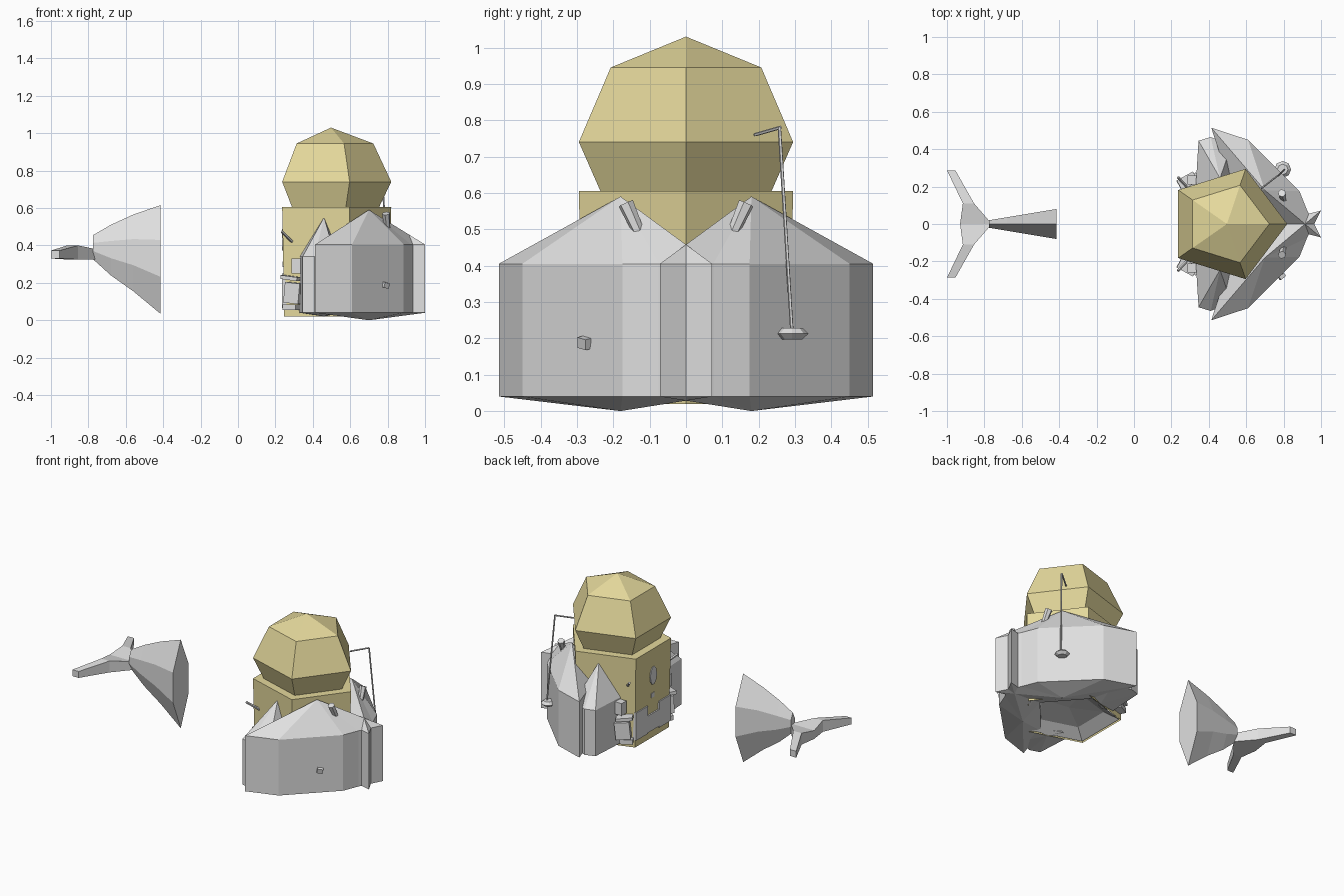
import bpy, bmesh, math
from mathutils import Vector

old = bpy.data.objects.get("Cube")
if old:
    bpy.data.objects.remove(old, do_unlink=True)


def material(name, rgb):
    m = bpy.data.materials.new(name)
    m.use_nodes = True
    m.diffuse_color = (*rgb, 1)
    m.node_tree.nodes["Principled BSDF"].inputs["Base Color"].default_value = (*rgb, 1)
    return m


GREY = material("light grey", (0.74, 0.74, 0.74))
GOLD = material("pale gold", (0.78, 0.69, 0.33))


def finish(name, bm, mat):
    bmesh.ops.remove_doubles(bm, verts=bm.verts, dist=0.0005)
    bmesh.ops.recalc_face_normals(bm, faces=bm.faces)
    me = bpy.data.meshes.new(name)
    bm.to_mesh(me)
    bm.free()
    me.materials.append(mat)
    ob = bpy.data.objects.new(name, me)
    bpy.context.collection.objects.link(ob)
    return ob


def loft(name, rings, mat, cap=True):
    """Skin a list of equal-length point rings; a collapsed ring makes a tip."""
    bm = bmesh.new()
    rows = [[bm.verts.new(p) for p in ring] for ring in rings]
    n = len(rows[0])
    for a, b in zip(rows, rows[1:]):
        for i in range(n):
            j = (i + 1) % n
            bm.faces.new((a[i], a[j], b[j], b[i]))
    if cap:
        for row in (rows[0], rows[-1]):
            bm.faces.new(row)
    bmesh.ops.dissolve_degenerate(bm, dist=0.0005, edges=bm.edges)
    return finish(name, bm, mat)


def box(name, loc, size, mat, rot=(0, 0, 0)):
    bm = bmesh.new()
    bmesh.ops.create_cube(bm, size=1)
    bmesh.ops.scale(bm, vec=size, verts=bm.verts)
    ob = finish(name, bm, mat)
    ob.location, ob.rotation_euler = loc, rot
    return ob


def drum(name, loc, r1, r2, depth, sides, mat, direction=(0, 0, 1)):
    bm = bmesh.new()
    bmesh.ops.create_cone(bm, cap_ends=True, segments=sides,
                          radius1=r1, radius2=r2, depth=depth)
    ob = finish(name, bm, mat)
    ob.location = loc
    ob.rotation_euler = Vector(direction).to_track_quat("Z", "Y").to_euler()
    return ob


def rod(name, a, b, r, mat):
    a, b = Vector(a), Vector(b)
    return drum(name, (a + b) / 2, r, r, (b - a).length, 5, mat, b - a)


# Five-sided pod with faceted head, open underneath
def pentagon(z, r):
    return [(0.497 + 1.03 * r * math.cos(math.tau * k / 5),
             0.99 * r * math.sin(math.tau * k / 5), z) for k in range(5)]


loft("pod_and_head", [pentagon(*p) for p in (
    (0.02, 0.30), (0.605, 0.313), (0.605, 0.25), (0.74, 0.313),
    (0.945, 0.22), (1.03, 0))], GOLD, cap=False)
loft("pod_floor", [pentagon(0.025, 0.29), pentagon(0.07, 0.2),
                   pentagon(0.09, 0)], GREY, cap=False)


# Armour shells: upright plates closing to a tip above and below,
# with their inner corners buried in the pod
def shell(name, outline, side, tip, low, high, top, bottom):
    def ring(z):
        return [(x, y * side, z) for x, y in outline]
    n = len(outline)
    loft(name, [[(tip[0], tip[1] * side, bottom)] * n, ring(low), ring(high),
                [(tip[0], tip[1] * side, top)] * n], GREY, cap=False)


FRONT = [(0.413, 0.515), (0.61, 0.45), (0.885, 0.175), (0.925, 0.075),
         (1.0, -0.072), (0.72, 0.0), (0.5, 0.25)]
REAR = [(0.33, 0.2), (0.345, 0.445), (0.41, 0.465), (0.52, 0.42),
        (0.55, 0.25), (0.4, 0.18)]

for side, tag in ((1, "left"), (-1, "right")):
    shell(f"large_shell_{tag}", FRONT, side, (0.7, 0.18), 0.04, 0.405, 0.59, 0)
    shell(f"small_shell_{tag}", REAR, side, (0.46, 0.245), 0.04, 0.34, 0.55, 0.02)
    # Lamp housing near the peak of the large shell
    drum(f"lamp_{tag}", (0.795, side * 0.147, 0.53), 0.022, 0.016, 0.09, 6, GREY,
         (0.1, -side * 0.45, -1))
    # Equipment clustered beside the rear corners
    box(f"lower_locker_{tag}", (0.3, side * 0.225, 0.145), (0.09, 0.06, 0.11),
        GREY, (0, 0.1, side * 0.5))
    box(f"locker_shelf_{tag}", (0.285, side * 0.23, 0.225), (0.1, 0.06, 0.02),
        GREY, (0, 0.12, side * 0.5))
    box(f"upper_locker_{tag}", (0.31, side * 0.235, 0.29), (0.05, 0.05, 0.08), GREY)
    box(f"locker_foot_{tag}", (0.285, side * 0.21, 0.07), (0.08, 0.05, 0.03),
        GREY, (0, 0, side * 0.5))
    rod(f"corner_spike_{tag}", (0.29, side * 0.19, 0.42),
        (0.235, side * 0.25, 0.475), 0.008, GREY)

# Rear wall: tall oval window, hatch and lower panels
window = drum("rear_window", (0.242, 0, 0.43), 0.04, 0.04, 0.016, 10, GREY)
window.rotation_euler = (0, math.pi / 2, 0)
window.scale = (1.5, 0.85, 1)
box("rear_hatch", (0.246, 0, 0.3), (0.014, 0.03, 0.03), GREY)
for k, (y, z, h) in enumerate(((-0.12, 0.15, 0.17), (0, 0.13, 0.11), (0.12, 0.16, 0.18))):
    box(f"rear_panel_{k + 1}", (0.25, y, z), (0.03, 0.12, h), GREY)

# Antenna with its foot disc, and the stud on the opposite shell
rod("antenna_mast", (0.805, 0.292, 0.21), (0.77, 0.257, 0.78), 0.005, GREY)
rod("antenna_arm", (0.77, 0.26, 0.78), (0.68, 0.19, 0.76), 0.005, GREY)
for tag, z, a, b in (("lower", 0.205, 0.028, 0.045), ("upper", 0.221, 0.045, 0.028)):
    drum(f"antenna_foot_{tag}", (0.795, 0.292, z), a, b, 0.016, 8, GREY)
box("shell_stud", (0.79, -0.28, 0.187), (0.035, 0.02, 0.03), GREY, (0.2, 0.2, 0.7))


# Separate tail: flattened six-sided flare
def flare_ring(x, low, high, w):
    a, b = low + 0.34 * (high - low), low + 0.68 * (high - low)
    return [(x, 0, high), (x, w, b), (x, w, a), (x, 0, low), (x, -w, a), (x, -w, b)]


loft("tail_flare", [flare_ring(*p) for p in (
    (-0.775, 0.326, 0.455, 0.02), (-0.68, 0.24, 0.51, 0.036),
    (-0.56, 0.155, 0.565, 0.056), (-0.415, 0.035, 0.615, 0.08))], GREY)


# Twin flukes swept back from the narrow end
def fluke_ring(y, back, front, low, high):
    return [(back, y, low), (front, y, low), (front, y, high), (back, y, high)]


half = [(0.287, -1.0, -0.955, 0.33, 0.372), (0.11, -0.915, -0.855, 0.325, 0.4),
        (0, -0.93, -0.76, 0.325, 0.38)]
rings = half + [(-p[0], *p[1:]) for p in half[1::-1]]
loft("tail_flukes", [fluke_ring(*p) for p in rings], GREY)
